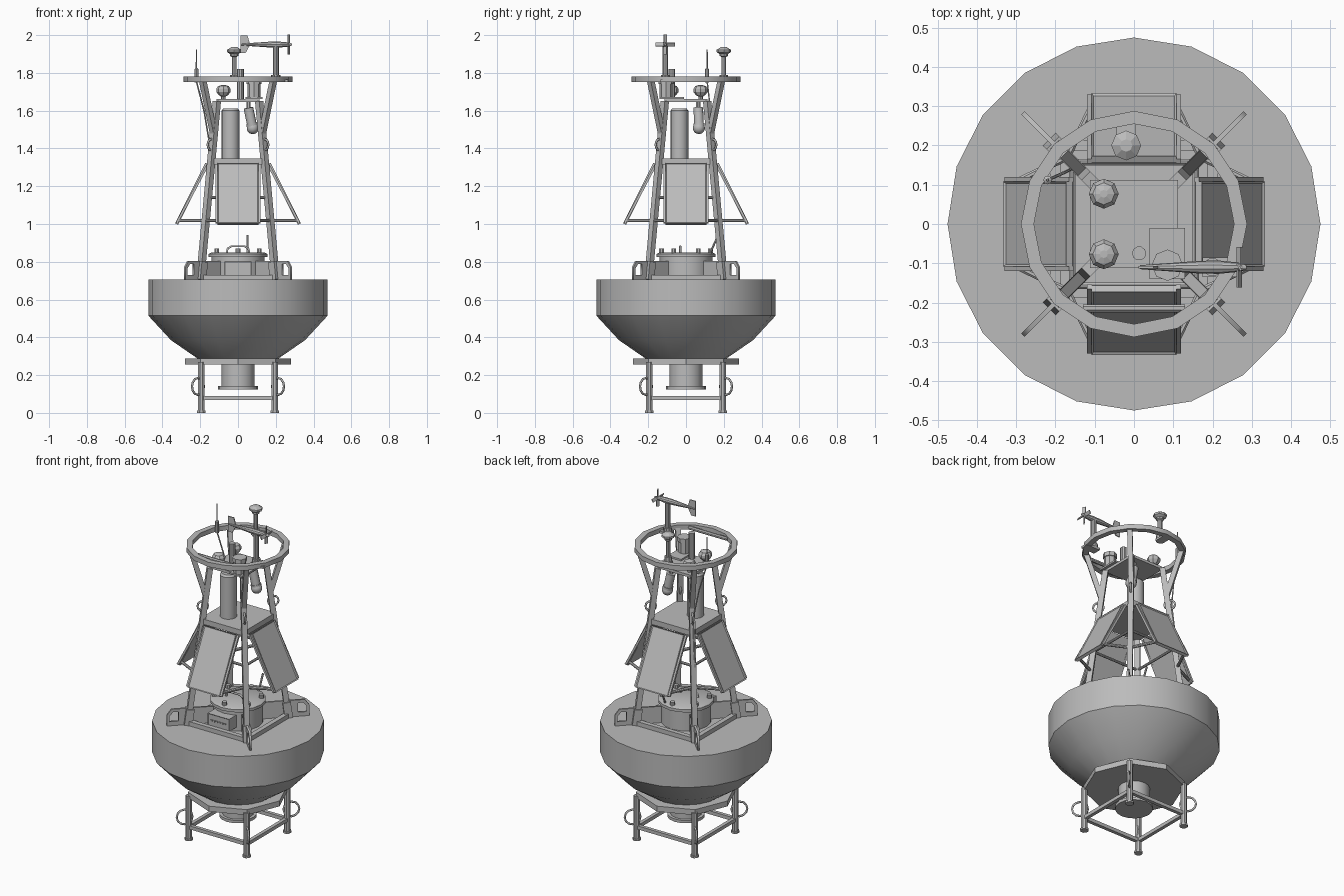
import bpy, bmesh
from math import pi, radians, cos, sin
from mathutils import Vector, Matrix

old = bpy.data.objects.get("Cube")
if old:
    bpy.data.objects.remove(old)

grey = bpy.data.materials.new("painted_grey")
grey.use_nodes = True
grey.diffuse_color = (0.5, 0.5, 0.5, 1)
grey.node_tree.nodes["Principled BSDF"].inputs["Base Color"].default_value = (0.5, 0.5, 0.5, 1)


def finish(name, bm, smooth=False):
    bmesh.ops.recalc_face_normals(bm, faces=bm.faces[:])
    mesh = bpy.data.meshes.new(name)
    bm.to_mesh(mesh)
    bm.free()
    mesh.materials.append(grey)
    ob = bpy.data.objects.new(name, mesh)
    bpy.context.collection.objects.link(ob)
    if smooth:
        bpy.ops.object.select_all(action='DESELECT')
        ob.select_set(True)
        bpy.context.view_layer.objects.active = ob
        bpy.ops.object.shade_smooth_by_angle(angle=radians(32))
    return ob


def lathe(name, profile, n=16, at=(0, 0, 0), axis=(0, 0, 1), closed=False, phase=0):
    """Revolve (radius, height) points; open profiles are capped."""
    bm = bmesh.new()
    turn = Vector(axis).to_track_quat('Z', 'Y')
    rings = []
    for r, h in profile:
        rings.append([bm.verts.new(Vector(at) + turn @ Vector(
            (r * cos(phase + 2 * pi * i / n), r * sin(phase + 2 * pi * i / n), h))) for i in range(n)])
    pairs = list(zip(rings, rings[1:]))
    if closed:
        pairs.append((rings[-1], rings[0]))
    else:
        bm.faces.new(rings[0])
        bm.faces.new(rings[-1])
    for a, b in pairs:
        for i in range(n):
            j = (i + 1) % n
            bm.faces.new((a[i], a[j], b[j], b[i]))
    return finish(name, bm, n > 8)


def rod(name, a, b, r, n=8):
    a, b = Vector(a), Vector(b)
    return lathe(name, [(r, 0), (r, (b - a).length)], n, a, b - a, phase=pi / n)


def box(name, centre, size, turn=Matrix(), recess=0):
    bm = bmesh.new()
    bmesh.ops.create_cube(bm, size=1, matrix=Matrix.Diagonal((*size, 1)))
    if recess:
        bm.normal_update()
        face = min(bm.faces, key=lambda f: f.normal.y)
        bmesh.ops.inset_region(bm, faces=[face], thickness=recess, depth=-recess * 0.6)
    bm.transform(turn @ Matrix.Translation(centre))
    return finish(name, bm)


def tube(name, points, r, cyclic=False):
    cu = bpy.data.curves.new(name, 'CURVE')
    cu.dimensions = '3D'
    cu.bevel_depth, cu.bevel_resolution, cu.use_fill_caps = r, 1, True
    sp = cu.splines.new('POLY')
    sp.points.add(len(points) - 1)
    for p, co in zip(sp.points, points):
        p.co = (*co, 1)
    sp.use_cyclic_u = cyclic
    cu.materials.append(grey)
    ob = bpy.data.objects.new(name, cu)
    bpy.context.collection.objects.link(ob)


def diag(x, z, k):
    """Point on the k-th diagonal with |x| = |y| = x."""
    return Matrix.Rotation(k * pi / 2, 3, 'Z') @ Vector((x, x, z))


def lifting_ring(name, x, z, r, k):
    tube(name, [diag(x + r * 0.7 * cos(i * pi / 6), z + r * sin(i * pi / 6), k) for i in range(12)],
         0.006, True)


# Float and underside
lathe("float_hull", [(0.21, 0.285), (0.355, 0.385), (0.475, 0.515), (0.475, 0.705)], 20)
lathe("bottom_plate", [(0.28, 0.255), (0.28, 0.288)], 8)
lathe("lower_sensor_housing", [(0.105, 0.125), (0.105, 0.142), (0.088, 0.142), (0.088, 0.256)], 16)

# Hatch drum, lid and fittings
lathe("hatch_drum", [(0.14, 0.7), (0.14, 0.825), (0.155, 0.825), (0.155, 0.842), (0.14, 0.85)], 16)
tube("hatch_handle", [(-0.06, -0.03, 0.845), (-0.055, -0.03, 0.87), (-0.035, -0.03, 0.882),
                      (0.035, -0.03, 0.882), (0.055, -0.03, 0.87), (0.06, -0.03, 0.845)], 0.006)
for i in range(6):
    a = i * pi / 3 + pi / 6
    rod("lid_clamp", (0.13 * cos(a), 0.13 * sin(a), 0.84), (0.13 * cos(a), 0.13 * sin(a), 0.87), 0.014)
rod("hatch_stay", (0.05, 0.125, 0.84), (0.05, 0.17, 0.94), 0.006)
box("control_box", (0, -0.15, 0.765), (0.145, 0.08, 0.075), recess=0.005)
for i in range(6):
    box("control_button", (-0.045 + i * 0.018, -0.189, 0.765), (0.01, 0.008, 0.008))

# Parts repeated on the four corners and sides
for k in range(4):
    spin = Matrix.Rotation(k * pi / 2, 4, 'Z')
    # Underwater legs
    rod("lower_leg", diag(0.195, 0.01, k), diag(0.195, 0.27, k), 0.018)
    rod("leg_foot", diag(0.195, 0, k), diag(0.195, 0.012, k), 0.024)
    rod("lower_rail", diag(0.195, 0.08, k), diag(0.195, 0.08, k + 1), 0.015, 4)
    lifting_ring("lower_lifting_ring", 0.212, 0.14, 0.045, k)
    # Deck frame
    rod("deck_rail", diag(0.2, 0.717, k), diag(0.2, 0.717, k + 1), 0.02, 4)
    cu = bpy.data.curves.new("lifting_gusset", 'CURVE')
    cu.dimensions, cu.fill_mode, cu.extrude = '2D', 'BOTH', 0.006
    for outline in ([(0.13, 0.7), (0.4, 0.7), (0.4, 0.77), (0.375, 0.805), (0.13, 0.805)],
                    [(0.335, 0.73), (0.385, 0.73), (0.385, 0.765), (0.365, 0.787), (0.335, 0.787)]):
        sp = cu.splines.new('POLY')
        sp.points.add(len(outline) - 1)
        for p, (x, z) in zip(sp.points, outline):
            p.co = (x, z, 0, 1)
        sp.use_cyclic_u = True
    cu.materials.append(grey)
    gusset = bpy.data.objects.new("lifting_gusset", cu)
    bpy.context.collection.objects.link(gusset)
    gusset.rotation_euler = (pi / 2, 0, pi / 4 + k * pi / 2)
    # Tower
    rod("tower_leg", diag(0.2, 0.705, k), diag(0.112, 1.65, k), 0.022, 4)
    rod("tower_foot", diag(0.2, 0.705, k), diag(0.191, 0.8, k), 0.032, 4)
    rod("ring_brace", diag(0.127, 1.47, k), diag(0.187, 1.76, k), 0.02, 4)
    rod("tower_rail", diag(0.158, 1.14, k), diag(0.158, 1.14, k + 1), 0.008)
    lifting_ring("tower_lifting_ring", 0.14, 1.42, 0.03, k)
    # Solar panels and their stays
    tilt = Matrix.Rotation(radians(-26.6), 4, 'X')
    box("solar_panel", (0, 0, 0), (0.217, 0.018, 0.358),
        spin @ Matrix.Translation((0, -0.245, 1.16)) @ tilt, 0.008)
    for s in (-1, 1):
        rod("panel_stay", spin @ Vector((s * 0.1, -0.315, 1.018)), spin @ Vector((s * 0.17, -0.17, 1.018)), 0.009)
        rod("panel_side_rail", spin @ Vector((s * 0.114, -0.16, 1.315)),
            spin @ Vector((s * 0.114, -0.324, 1.005)), 0.009, 4)

# Shelves and top ring
box("lower_shelf", (0, 0, 1.33), (0.3, 0.3, 0.032))
box("upper_shelf", (0, 0, 1.655), (0.225, 0.225, 0.016))
box("instrument_plate", (0.085, -0.075, 1.668), (0.09, 0.13, 0.01))
lathe("top_ring", [(0.255, 1.752), (0.288, 1.752), (0.288, 1.78), (0.255, 1.78)], 16, closed=True)
rod("ring_crossbar", (-0.13, -0.215, 1.765), (0.13, -0.215, 1.765), 0.011)

# Instruments on the shelves
lathe("battery_cylinder", [(0.047, 1.34), (0.047, 1.6), (0.038, 1.612)], 16, (-0.04, -0.035, 0))
for y in (-0.077, 0.077):
    lathe("dome_receiver", [(0.012, 1.66), (0.012, 1.675), (0.025, 1.682), (0.038, 1.7),
                            (0.038, 1.715), (0.028, 1.73), (0.01, 1.736)], 8, (-0.077, y, 0))
lathe("short_post", [(0.018, 1.66), (0.018, 1.82)], 10, (0.013, -0.075, 0))
lathe("beacon_can", [(0.034, 1.67), (0.034, 1.74), (0.04, 1.74), (0.04, 1.765)], 8, (0.085, -0.105, 0))
lathe("camera_body", [(0.026, 0), (0.026, 0.085), (0.03, 0.085), (0.03, 0.1)], 12,
      (0.055, 0.065, 1.615), (0.025, 0.005, -0.12))
lathe("camera_dome", [(0.032 * sin(a), 0.032 * cos(a)) for a in [0.1 + i * 0.42 for i in range(8)]],
      12, (0.078, 0.068, 1.508))
rod("camera_bracket", (0.055, 0.065, 1.6), (0.055, 0.065, 1.65), 0.012)

# Masts on the ring
lathe("lantern_mast", [(0.022, 1.752), (0.022, 1.79), (0.013, 1.79), (0.013, 1.885), (0.022, 1.89),
                       (0.022, 1.9), (0.038, 1.91), (0.038, 1.922), (0.016, 1.936)], 8, (-0.02, 0.2, 0))
box("lantern_bracket", (-0.02, 0.23, 1.758), (0.05, 0.08, 0.012))
lathe("whip_antenna", [(0.011, 1.75), (0.011, 1.82), (0.004, 1.825), (0.003, 1.925)], 8, (-0.22, 0.112, 0))
tube("antenna_cable", [(-0.22, 0.112, 1.755), (-0.18, 0.13, 1.6), (-0.15, 0.145, 1.42),
                       (-0.178, 0.165, 1.1), (-0.205, 0.18, 0.75)], 0.004)

# Wind monitor
box("wind_bracket", (0.22, -0.11, 1.758), (0.09, 0.05, 0.014))
lathe("wind_mast", [(0.024, 1.752), (0.024, 1.79), (0.016, 1.79), (0.016, 1.94)], 10, (0.2, -0.11, 0))
lathe("wind_body", [(0.005, 0), (0.008, 0.04), (0.016, 0.15), (0.017, 0.2), (0.012, 0.25), (0.005, 0.272)],
      10, (0.015, -0.11, 1.95), (1, 0, 0))
bm = bmesh.new()
fin = [bm.verts.new((x, -0.113, z)) for x, z in
       ((0.012, 1.905), (0.04, 1.905), (0.062, 1.945), (0.062, 1.957), (0.05, 1.998), (0.012, 1.998))]
slab = bmesh.ops.extrude_face_region(bm, geom=[bm.faces.new(fin)])
bmesh.ops.translate(bm, vec=(0, 0.006, 0), verts=[v for v in slab["geom"] if isinstance(v, bmesh.types.BMVert)])
finish("wind_tail_fin", bm)
for i in range(4):
    box("propeller_blade", (0, 0, 0.029), (0.005, 0.02, 0.046),
        Matrix.Translation((0.268, -0.11, 1.95)) @ Matrix.Rotation(i * pi / 2, 4, 'X')
        @ Matrix.Rotation(radians(30), 4, 'Z'))
